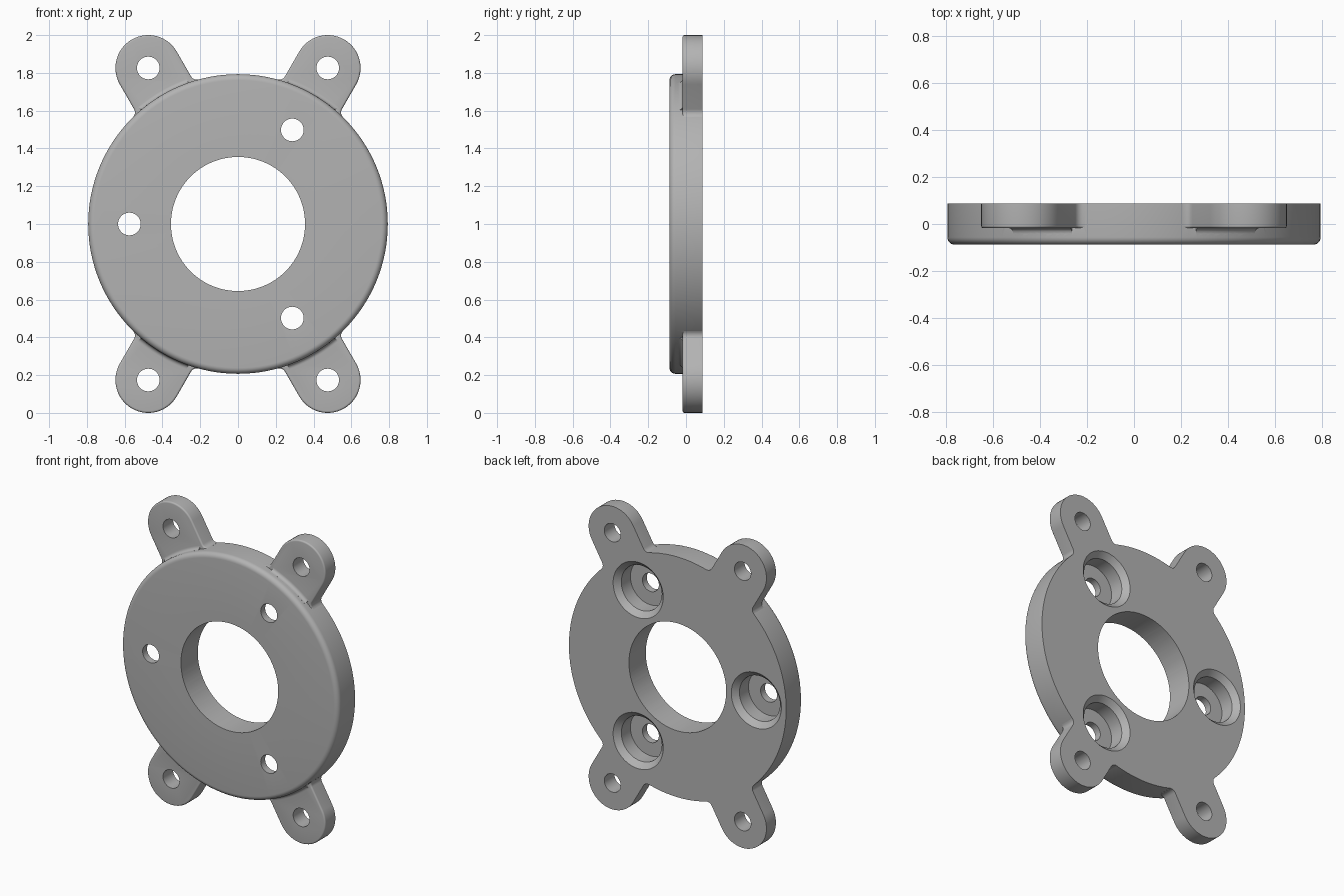
import bpy, bmesh, math
from mathutils import Matrix, Vector

if "Cube" in bpy.data.objects:
    bpy.data.objects.remove(bpy.data.objects["Cube"])

# Built lying flat (local z = front), then stood upright so the front faces -y
R, BACK, FRONT, LUG_FRONT = 0.793, -0.088, 0.088, 0.018
LUG_X, LUG_Z, LUG_R, HOLE_R = 0.475, 0.826, 0.174, 0.06
STAND = Matrix.Translation((0, 0, 1)) @ Matrix.Rotation(math.pi / 2, 4, 'X')


def finish(name, bm):
    bmesh.ops.remove_doubles(bm, verts=bm.verts, dist=1e-5)
    bmesh.ops.recalc_face_normals(bm, faces=bm.faces)
    me = bpy.data.meshes.new(name)
    bm.to_mesh(me)
    bm.free()
    ob = bpy.data.objects.new(name, me)
    bpy.context.collection.objects.link(ob)
    return ob


def lathe(name, profile, x=0, y=0, n=48):
    """Turn an (r, z) profile about a vertical axis at x, y."""
    bm = bmesh.new()
    vs = [bm.verts.new((r, 0, z)) for r, z in profile]
    es = [bm.edges.new(p) for p in zip(vs, vs[1:])]
    bmesh.ops.spin(bm, geom=vs + es, cent=(0, 0, 0), axis=(0, 0, 1),
                   angle=2 * math.pi, steps=n)
    bmesh.ops.translate(bm, verts=bm.verts, vec=(x, y, 0))
    return finish(name, bm)


def arc(cx, cy, r, a0, a1, n):
    return [(cx + r * math.cos(a0 + (a1 - a0) * i / n),
             cy + r * math.sin(a0 + (a1 - a0) * i / n)) for i in range(n + 1)]


def combine(target, tool, op):
    m = target.modifiers.new(op, 'BOOLEAN')
    m.operation, m.solver, m.object = op, 'EXACT', tool
    bpy.context.view_layer.objects.active = target
    bpy.ops.object.modifier_apply(modifier=m.name)
    bpy.data.objects.remove(tool)


def lug(sx, sy):
    """Rounded ear along +x with flared root and rounded front rim."""
    tip = math.hypot(LUG_X, LUG_Z)
    f = 0.035
    cy = LUG_R + f
    cx = math.sqrt((R + f) ** 2 - cy ** 2)
    meet = math.atan2(-cy, -cx)
    half = arc(cx, cy, f, meet + 2 * math.pi, 1.5 * math.pi, 5)
    half = [(0.68, 0.19)] + half
    tip_arc = arc(tip, 0, LUG_R, math.pi / 2, -math.pi / 2, 28)
    pts = half + tip_arc + [(x, -y) for x, y in reversed(half)]
    bm = bmesh.new()
    base = bm.faces.new([bm.verts.new((x, y, BACK)) for x, y in pts])
    ext = bmesh.ops.extrude_face_region(bm, geom=[base])['geom']
    bmesh.ops.translate(bm, verts=[v for v in ext if isinstance(v, bmesh.types.BMVert)],
                        vec=(0, 0, LUG_FRONT - BACK))
    rim = [e for e in bm.edges if all(v.co.z > 0 for v in e.verts)]
    bmesh.ops.bevel(bm, geom=rim, offset=0.03, segments=5, profile=0.5,
                    affect='EDGES', clamp_overlap=True)
    ang = math.atan2(sy * LUG_Z, sx * LUG_X)
    bmesh.ops.rotate(bm, verts=bm.verts, cent=(0, 0, 0),
                     matrix=Matrix.Rotation(ang, 3, 'Z'))
    return finish("lug", bm)


def root_fillet(sx, sy):
    """Small concave blend where the ear's front meets the disc wall."""
    f, span = 0.022, math.radians(10.5)
    curve = arc(R + f, LUG_FRONT + f, f, math.pi, 1.5 * math.pi, 5)
    prof = [(R - 0.03, LUG_FRONT - 0.02), (R - 0.03, LUG_FRONT + f)] + curve
    prof += [(R + f, LUG_FRONT - 0.02)]
    mid = math.atan2(sy * LUG_Z, sx * LUG_X)
    bm = bmesh.new()
    face = bm.faces.new([bm.verts.new((r, 0, z)) for r, z in prof])
    bmesh.ops.rotate(bm, verts=bm.verts, cent=(0, 0, 0),
                     matrix=Matrix.Rotation(mid - span, 3, 'Z'))
    ret = bmesh.ops.spin(bm, geom=[face], cent=(0, 0, 0), axis=(0, 0, 1),
                         angle=2 * span, steps=10)
    return finish("root_fillet", bm)


# Main disc with a rounded front rim
E = 0.032
rim = arc(R - E, FRONT - E, E, 0, math.pi / 2, 6)
plate = lathe("mounting_plate", [(0, BACK), (R, BACK)] + rim + [(0, FRONT)], n=128)

# Four ears
for sx in (-1, 1):
    for sy in (-1, 1):
        combine(plate, lug(sx, sy), 'UNION')
        combine(plate, root_fillet(sx, sy), 'UNION')


def drill(r, x, y, n=40):
    combine(plate, lathe("drill", [(0, -0.3), (r, -0.3), (r, 0.3), (0, 0.3)], x, y, n),
            'DIFFERENCE')


# Central opening and ear holes
drill(0.355, 0, 0, 96)
for sx in (-1, 1):
    for sy in (-1, 1):
        drill(HOLE_R, sx * LUG_X, sy * LUG_Z)

# Three screw holes with chamfered counterbores from the back
for deg in (60, 180, 300):
    x, y = 0.575 * math.cos(math.radians(deg)), 0.575 * math.sin(math.radians(deg))
    bore = [(0, BACK - 0.05), (0.183, BACK - 0.05), (0.183, BACK), (0.148, BACK + 0.035),
            (0.148, BACK + 0.13), (HOLE_R, BACK + 0.13), (HOLE_R, 0.3), (0, 0.3)]
    combine(plate, lathe("counterbore", bore, x, y), 'DIFFERENCE')

# Stand upright, colour and shade
plate.data.transform(STAND)
grey = bpy.data.materials.new("plain_grey")
grey.diffuse_color = (0.45, 0.45, 0.45, 1)
grey.use_nodes = True
grey.node_tree.nodes["Principled BSDF"].inputs["Base Color"].default_value = grey.diffuse_color
plate.data.materials.clear()
plate.data.materials.append(grey)
bpy.ops.object.select_all(action='DESELECT')
plate.select_set(True)
bpy.context.view_layer.objects.active = plate
bpy.ops.object.shade_smooth_by_angle(angle=math.radians(30))
